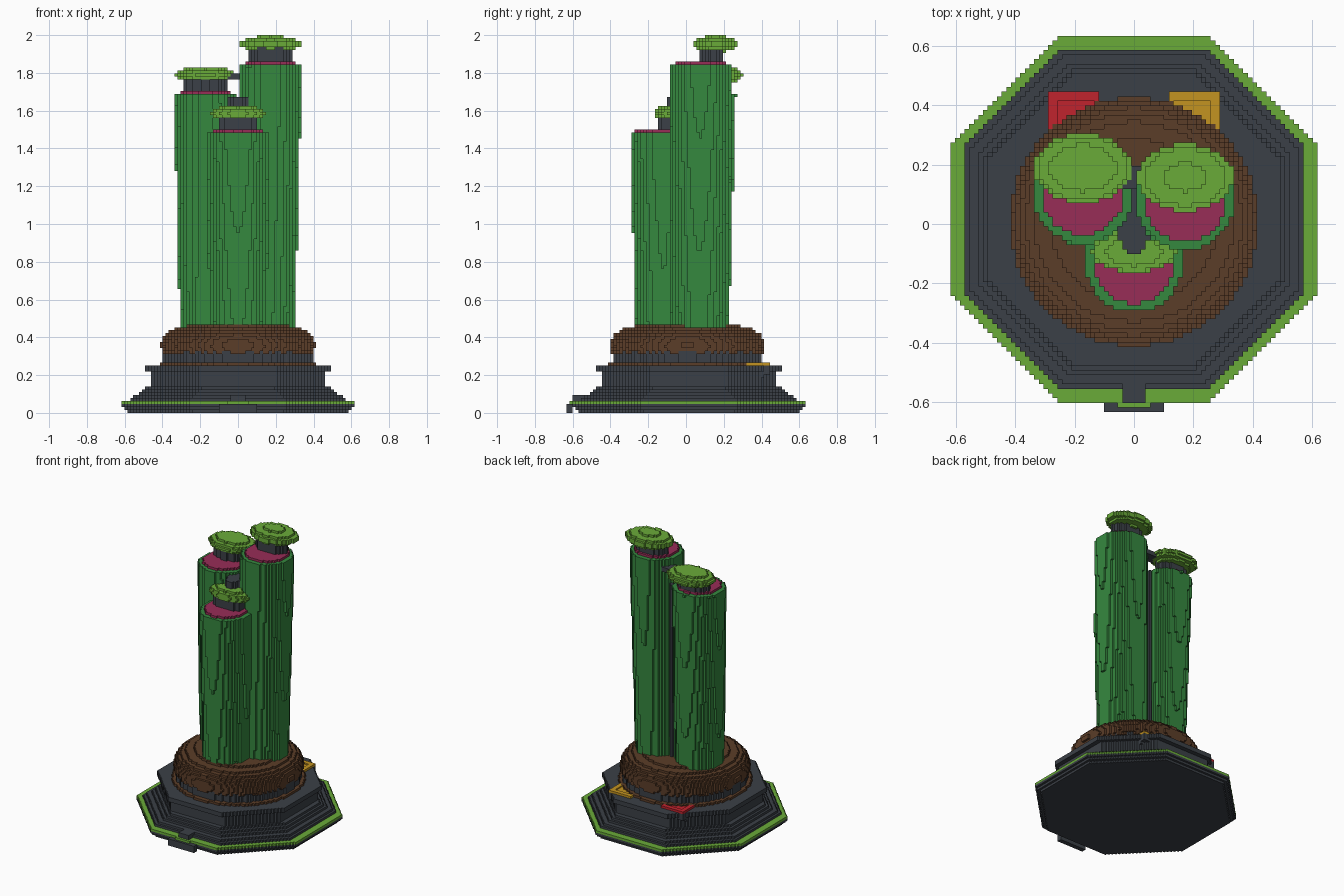
import bpy

V = 1 / 64  # edge of one block

cube = bpy.data.objects.get("Cube")
if cube:
    bpy.data.objects.remove(cube)


def material(name, hex_colour):
    rgb = [int(hex_colour[i:i + 2], 16) / 255 for i in (0, 2, 4)]
    lin = [c / 12.92 if c < 0.04 else ((c + 0.055) / 1.055) ** 2.4 for c in rgb]
    m = bpy.data.materials.new(name)
    m.use_nodes = True
    m.diffuse_color = (*lin, 1)
    m.node_tree.nodes["Principled BSDF"].inputs["Base Color"].default_value = (*lin, 1)
    return m


GREEN = material("stem green", "35883F")
DARK = material("dark slate", "3B4047")
BROWN = material("soil brown", "5B3D28")
LIME = material("lime", "6AAB39")
PINK = material("berry pink", "982D57")
RED = material("red", "C0232D")
YELLOW = material("amber", "C49421")


def blocks(name, mat, lo, hi, inside):
    """Fill the box lo..hi with blocks where inside(x, y, z) holds; keep the outer skin."""
    spans = [range(round(a / V) - 1, round(b / V) + 2) for a, b in zip(lo, hi)]
    cells = set()
    for k in spans[2]:
        z = (k + 0.5) * V
        if not lo[2] <= z <= hi[2]:
            continue
        for i in spans[0]:
            for j in spans[1]:
                x, y = i * V, j * V
                if lo[0] <= x <= hi[0] and lo[1] <= y <= hi[1] and inside(x, y, z):
                    cells.add((i, j, k))
    index, verts, faces = {}, [], []

    def corner(p):
        if p not in index:
            index[p] = len(verts)
            verts.append(((p[0] - 0.5) * V, (p[1] - 0.5) * V, p[2] * V))
        return index[p]

    for cell in cells:
        for axis in range(3):
            u, w = (axis + 1) % 3, (axis + 2) % 3
            for side in (0, 1):
                near = list(cell)
                near[axis] += 2 * side - 1
                if tuple(near) in cells:
                    continue
                quad = []
                for du, dw in ((0, 0), (1, 0), (1, 1), (0, 1)):
                    p = list(cell)
                    p[axis] += side
                    p[u] += du
                    p[w] += dw
                    quad.append(corner(tuple(p)))
                faces.append(quad if side else quad[::-1])
    mesh = bpy.data.meshes.new(name)
    mesh.from_pydata(verts, [], faces)
    mesh.materials.append(mat)
    obj = bpy.data.objects.new(name, mesh)
    bpy.context.collection.objects.link(obj)
    return obj


def box(name, mat, lo, hi):
    return blocks(name, mat, lo, hi, lambda x, y, z: True)


def ellipse(x, y, cx, cy, rx, ry):
    return ((x - cx) / rx) ** 2 + ((y - cy) / ry) ** 2 <= 1


def octagon(x, y, r):
    x, y = abs(x), abs(y - V)
    return max(x, y, (x + y) * 0.7071) <= r


def plinth_radius(z):
    """Half width of the octagonal plinth: foot, stepped slope, wall and rim."""
    profile = [(0.016, 0.585), (0.03, 0.6), (0.07, 0.617), (0.085, 0.575),
               (0.1, 0.555), (0.116, 0.53), (0.132, 0.505), (0.148, 0.485),
               (0.22, 0.467), (0.25, 0.487)]
    return next((r for top, r in profile if z < top), 0)


# Plinth with a lime stripe round its edge
STRIPE = 3.5 * V
blocks("plinth", DARK, (-0.63, -0.63, 0), (0.63, 0.65, 0.25),
       lambda x, y, z: abs(z - STRIPE) > 0.001 and octagon(x, y, plinth_radius(z)))
blocks("plinth_stripe", LIME, (-0.63, -0.63, 0.045), (0.63, 0.65, 0.063),
       lambda x, y, z: octagon(x, y, 0.617))
box("front_tab", DARK, (-0.105, -0.63, 0), (0.105, -0.6, 0.045))
box("front_tab_light", LIME, (-0.056, -0.62, 0.045), (0.056, -0.6, 0.063))
box("front_latch", DARK, (-0.032, -0.6, 0.06), (0.032, -0.5, 0.1))

# Pot and domed soil
blocks("pot", DARK, (-0.4, -0.4, 0.25), (0.4, 0.42, 0.33),
       lambda x, y, z: ellipse(x, y, 0, V / 2, 0.393, 0.393))
blocks("soil_ring", BROWN, (-0.43, -0.43, 0.25), (0.43, 0.44, 0.266),
       lambda x, y, z: ellipse(x, y, 0, V / 2, 0.418, 0.418))


def in_soil(x, y, z):
    r = (x * x + (y - V / 2) ** 2) ** 0.5 / 0.408
    return r ** 5 + ((z - 0.355) / 0.115) ** 2 <= 1


blocks("soil", BROWN, (-0.42, -0.42, 0.32), (0.42, 0.44, 0.48), in_soil)

# Two open trays on brackets at the back corners
for side, label, mat in ((-1, "right", RED), (1, "left", YELLOW)):
    x0, x1 = sorted((side * 0.11, side * 0.29))
    blocks(label + "_bracket", DARK, (x0, 0.28, 0.12), (x1, 0.45, 0.25),
           lambda x, y, z: y < 0.33 + (z - 0.12) * 1.2)
    blocks(label + "_tray", mat, (x0, 0.28, 0.25), (x1, 0.445, 0.266),
           lambda x, y, z: (min(x - x0, x1 - x) < 1.7 * V or y > 0.42)
           and abs(x) + y < 0.725)
    bpy.ops.mesh.primitive_cube_add(size=1, location=((x0 + x1) / 2, 0.36, 0.254))
    floor = bpy.context.object
    floor.name = label + "_tray_floor"
    floor.scale = (0.16, 0.14, 0.006)
    floor.data.materials.append(mat)


# Leaning stems, each with a pink cut face, a dark neck and a lime cap
def stem(label, foot, head, top, cap_y, cap_rx, cap_ry, neck_y, neck_ry):
    def in_stem(x, y, z):
        t = (z - 0.44) / (top - 0.44)
        cx = foot[0] + (head[0] - foot[0]) * t
        cy = foot[1] + (head[1] - foot[1]) * t
        r = 0.152 + 0.014 * t
        return ellipse(x, y, cx, cy, r, r)

    hx, hy = head
    lo, hi = (hx - 0.22, hy - 0.25), (hx + 0.22, hy + 0.25)
    blocks(label + "_stem", GREEN, (*lo, 0.43), (*hi, top), in_stem)
    blocks(label + "_cut_face", PINK, (*lo, top), (*hi, top + V),
           lambda x, y, z: ellipse(x, y, hx, hy, 0.137, 0.137))
    blocks(label + "_neck", DARK, (*lo, top + V), (*hi, top + 0.09),
           lambda x, y, z: ellipse(x, y, hx, neck_y, 0.11, neck_ry))
    cz = top + 7.5 * V - 0.5 * V
    blocks(label + "_cap", LIME, (*lo, cz - 0.06), (*hi, cz + 0.06),
           lambda x, y, z: ((x - hx) / cap_rx) ** 2 + ((y - cap_y) / cap_ry) ** 2
           + ((z - cz) / 0.043) ** 2 <= 1)


stem("left", (0.15, 0.07), (0.172, 0.078), 118 * V, 0.157, 0.165, 0.115, 0.13, 0.067)
stem("right", (-0.155, 0.075), (-0.172, 0.1), 107.5 * V, 0.188, 0.165, 0.115, 0.16, 0.067)
stem("front", (0, -0.115), (0, -0.13), 94.5 * V, -0.093, 0.142, 0.07, -0.1, 0.05)

# Dark core and links between the stems
blocks("core", DARK, (-0.1, -0.15, 0.42), (0.1, 0.2, 1.67),
       lambda x, y, z: ellipse(x, y, 0, 0.03, 0.065, 0.13))
box("cap_link", DARK, (-0.1, 0.12, 1.76), (0.05, 0.19, 1.8))
for x in (-0.13, 0.13):
    box("root_peg", DARK, (x - 0.02, -0.18, 0.44), (x + 0.02, -0.11, 0.515))
